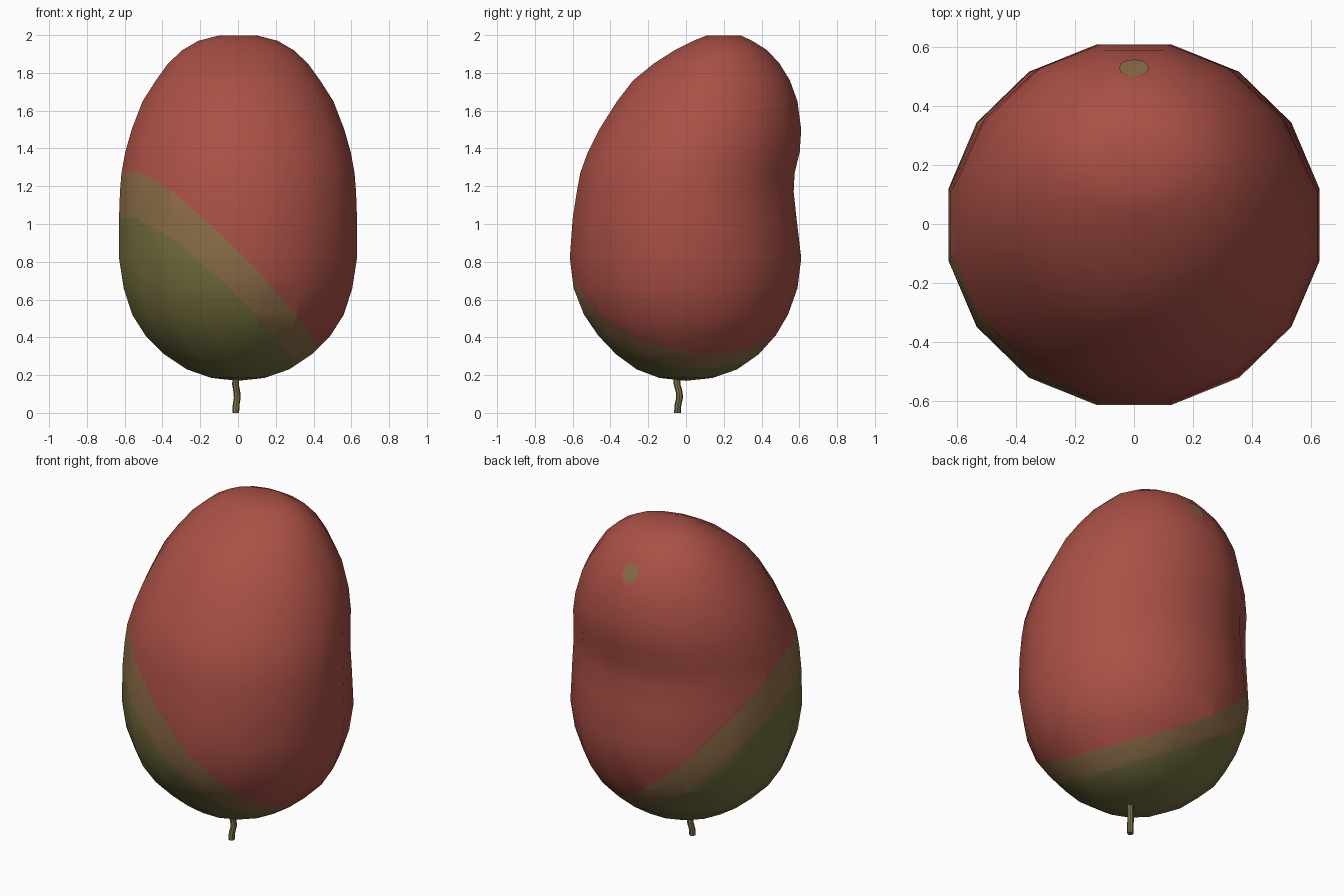
import bpy, bmesh, math
from mathutils import Vector
from mathutils.bvhtree import BVHTree

if "Cube" in bpy.data.objects:
    bpy.data.objects.remove(bpy.data.objects["Cube"])


def material(name, rgb):
    m = bpy.data.materials.new(name)
    m.diffuse_color = (*rgb, 1)
    m.use_nodes = True
    m.node_tree.nodes["Principled BSDF"].inputs["Base Color"].default_value = m.diffuse_color
    return m


red = material("red skin", (0.40, 0.08, 0.061))
blend = material("brown blush", (0.262, 0.150, 0.064))
green = material("olive green", (0.171, 0.156, 0.048))
stalk = material("stem olive", (0.205, 0.171, 0.061))


def add_object(name, bm, mats):
    mesh = bpy.data.meshes.new(name)
    bm.to_mesh(mesh)
    ob = bpy.data.objects.new(name, mesh)
    bpy.context.collection.objects.link(ob)
    for m in mats:
        mesh.materials.append(m)
    for p in mesh.polygons:
        p.use_smooth = True
    return ob


# Body rings: height, front y, back y, half width
RINGS = [
    (0.185, -0.14, 0.14, 0.14), (0.23, -0.26, 0.27, 0.27),
    (0.31, -0.37, 0.385, 0.39), (0.41, -0.465, 0.475, 0.49),
    (0.52, -0.54, 0.54, 0.56), (0.66, -0.595, 0.59, 0.605),
    (0.82, -0.615, 0.61, 0.63), (1.03, -0.60, 0.585, 0.63),
    (1.17, -0.578, 0.57, 0.625), (1.27, -0.56, 0.575, 0.617),
    (1.38, -0.52, 0.602, 0.597), (1.50, -0.46, 0.61, 0.563),
    (1.65, -0.365, 0.59, 0.505), (1.76, -0.28, 0.55, 0.435),
    (1.85, -0.17, 0.495, 0.37), (1.92, -0.06, 0.43, 0.295),
    (1.97, 0.04, 0.35, 0.21), (1.998, 0.11, 0.29, 0.10),
]
SIDES = 16
FLAT = math.cos(math.pi / SIDES)

bm = bmesh.new()
loops = []
for z, y0, y1, w in RINGS:
    ring = []
    for i in range(SIDES):
        a = 2 * math.pi * (i + 0.5) / SIDES
        ring.append(bm.verts.new((w * math.cos(a) / FLAT,
                                  (y0 + y1) / 2 + (y1 - y0) / 2 * math.sin(a) / FLAT, z)))
    loops.append(ring)
for lo, hi in zip(loops, loops[1:]):
    for i in range(SIDES):
        j = (i + 1) % SIDES
        bm.faces.new((lo[i], lo[j], hi[j], hi[i]))
bottom = bm.verts.new((0, 0, 0.17))
top = bm.verts.new((0.02, 0.2, 1.995))
for i in range(SIDES):
    j = (i + 1) % SIDES
    bm.faces.new((loops[0][j], loops[0][i], bottom))
    bm.faces.new((loops[-1][i], loops[-1][j], top))
bm.normal_update()
skin = BVHTree.FromBMesh(bm)


# Tilted colour borders: positive above the border
def outer(p):
    return p.z - (0.64 - 0.85 * p.x - 0.35 * p.y + 0.15 * p.x ** 2 + 0.25 * p.x * p.y)


def inner(p):
    return outer(p) + 0.19 - 0.10 * p.x - 0.07 * p.y


def cut_along(bm, f):
    """Cut the faces along f = 0 so that colours meet on a clean edge."""
    new = []
    for e in list(bm.edges):
        a, b = e.verts
        fa, fb = f(a.co), f(b.co)
        if fa * fb < 0:
            t = fa / (fa - fb)
            _, v = bmesh.utils.edge_split(e, a, min(max(t, 0.02), 0.98))
            new.append(v)
    bmesh.ops.connect_verts(bm, verts=new)


cut_along(bm, outer)
cut_along(bm, inner)
for face in bm.faces:
    c = face.calc_center_median()
    face.material_index = 0 if outer(c) > 0 else (1 if inner(c) > 0 else 2)
add_object("fruit_body", bm, [red, blend, green])
bm.free()

# Small spot on the back of the tip, laid on the skin
bm = bmesh.new()
out = Vector((0, 0.83, 0.55)).normalized()
up = Vector((0, -out.z, out.y))
centre = Vector((0, 0.53, 1.80))


def on_skin(u, v):
    p = centre + Vector((u, 0, 0)) + up * v
    hit = skin.ray_cast(p + out * 0.3, -out)[0]
    return bm.verts.new((hit or p) + out * 0.004)


mid = on_skin(0, 0)
rings = [[on_skin(0.05 * k * math.cos(t * math.pi / 8), 0.058 * k * math.sin(t * math.pi / 8))
          for t in range(16)] for k in (0.5, 1)]
for i in range(16):
    j = (i + 1) % 16
    bm.faces.new((mid, rings[0][i], rings[0][j]))
    bm.faces.new((rings[0][i], rings[1][i], rings[1][j], rings[0][j]))
bmesh.ops.recalc_face_normals(bm, faces=bm.faces)
bm.normal_update()
if sum((f.normal.dot(out) for f in bm.faces)) < 0:
    bmesh.ops.reverse_faces(bm, faces=bm.faces)
add_object("tip_spot", bm, [blend])
bm.free()

# Crooked stem
bm = bmesh.new()
PATH = [(-0.012, -0.045, 0.0), (-0.010, -0.043, 0.04), (-0.004, -0.034, 0.08),
        (-0.006, -0.036, 0.11), (-0.013, -0.047, 0.15), (-0.010, -0.047, 0.21)]
prev = None
for x, y, z in PATH:
    ring = [bm.verts.new((x + 0.018 * math.cos(k * math.pi / 4),
                          y + 0.018 * math.sin(k * math.pi / 4), z)) for k in range(8)]
    if prev:
        for i in range(8):
            j = (i + 1) % 8
            bm.faces.new((prev[i], prev[j], ring[j], ring[i]))
    else:
        bm.faces.new(ring[::-1])
    prev = ring
bm.faces.new(prev)
stem = add_object("stem", bm, [stalk])
bm.free()
bpy.context.view_layer.objects.active = stem
stem.select_set(True)
bpy.ops.object.shade_smooth_by_angle(angle=math.radians(40))
